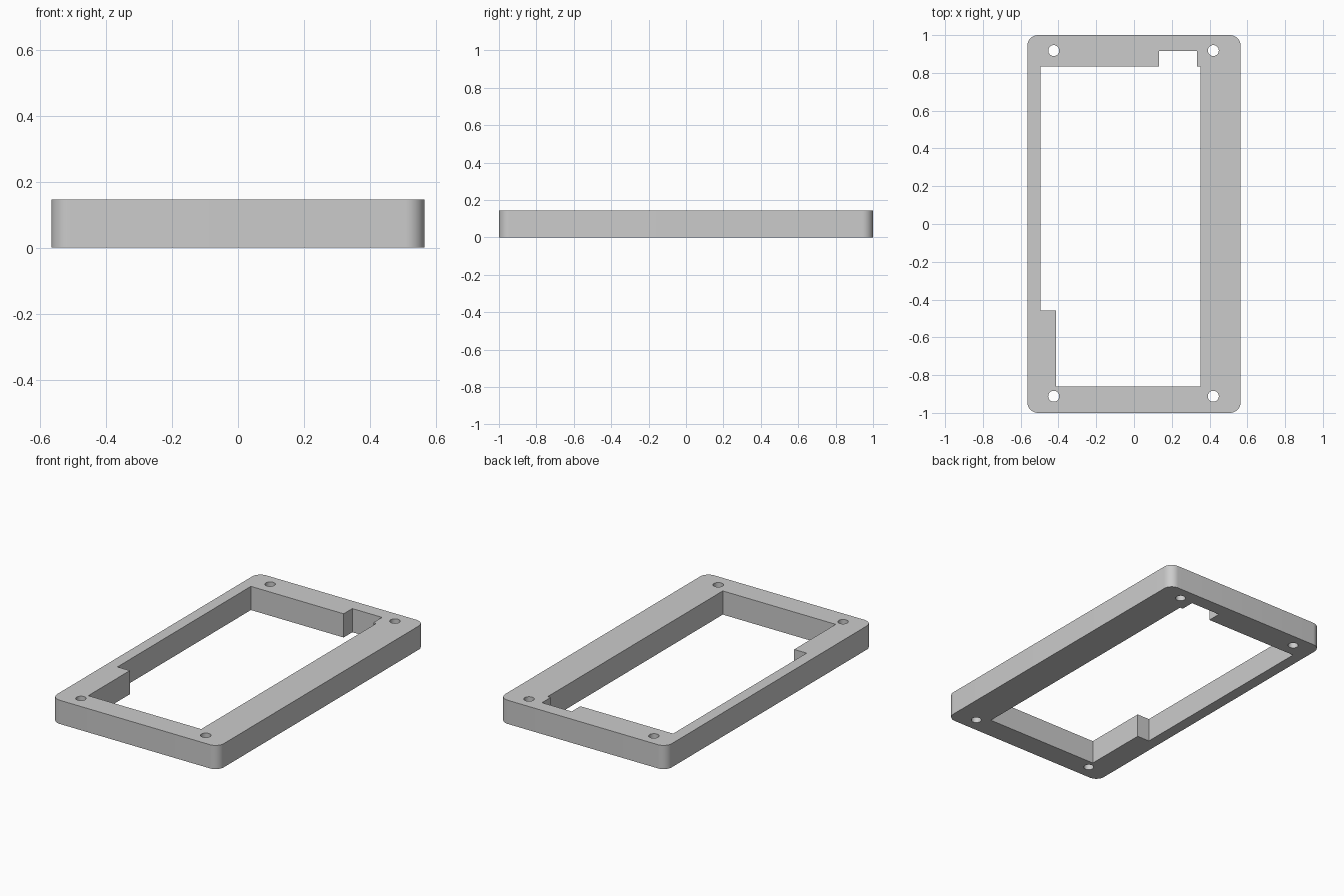
import bpy, bmesh
from math import cos, sin, pi, radians

if "Cube" in bpy.data.objects:
    bpy.data.objects.remove(bpy.data.objects["Cube"])

HEIGHT = 0.145
HALF_X, HALF_Y, CORNER_R = 0.565, 1.0, 0.057
HOLE_R = 0.029


def arc(cx, cy, r, start, sweep, steps):
    return [(cx + r * cos(start + sweep * i / steps),
             cy + r * sin(start + sweep * i / steps)) for i in range(steps + 1)]


def add_loop(bm, points):
    verts = [bm.verts.new((x, y, 0)) for x, y in points]
    for a, b in zip(verts, verts[1:] + verts[:1]):
        bm.edges.new((a, b))


bm = bmesh.new()

# Outer outline with rounded corners
outer = []
for i, (sx, sy) in enumerate([(1, 1), (-1, 1), (-1, -1), (1, -1)]):
    outer += arc(sx * (HALF_X - CORNER_R), sy * (HALF_Y - CORNER_R),
                 CORNER_R, i * pi / 2, pi / 2, 12)
add_loop(bm, outer)

# Window with a notch at the back and a step at the front left
add_loop(bm, [(-0.412, -0.86), (0.353, -0.86), (0.353, 0.833), (0.333, 0.833),
              (0.333, 0.917), (0.132, 0.917), (0.132, 0.833), (-0.496, 0.833),
              (-0.496, -0.458), (-0.412, -0.458)])

# Screw holes
for x in (-0.425, 0.42):
    for y in (-0.912, 0.918):
        add_loop(bm, arc(x, y, HOLE_R, 0, 2 * pi, 32)[:-1])

# Fill the profile and extrude it to full height
bmesh.ops.triangle_fill(bm, edges=bm.edges[:], use_beauty=True, use_dissolve=False)
top = bmesh.ops.extrude_face_region(bm, geom=bm.faces[:], use_keep_orig=True)
bmesh.ops.translate(bm, vec=(0, 0, HEIGHT),
                    verts=[g for g in top["geom"] if isinstance(g, bmesh.types.BMVert)])
bmesh.ops.recalc_face_normals(bm, faces=bm.faces[:])

mesh = bpy.data.meshes.new("spacer_frame")
bm.to_mesh(mesh)
bm.free()
frame = bpy.data.objects.new("spacer_frame", mesh)
bpy.context.collection.objects.link(frame)
bpy.context.view_layer.objects.active = frame
frame.select_set(True)
bpy.ops.object.shade_smooth_by_angle(angle=radians(30))
